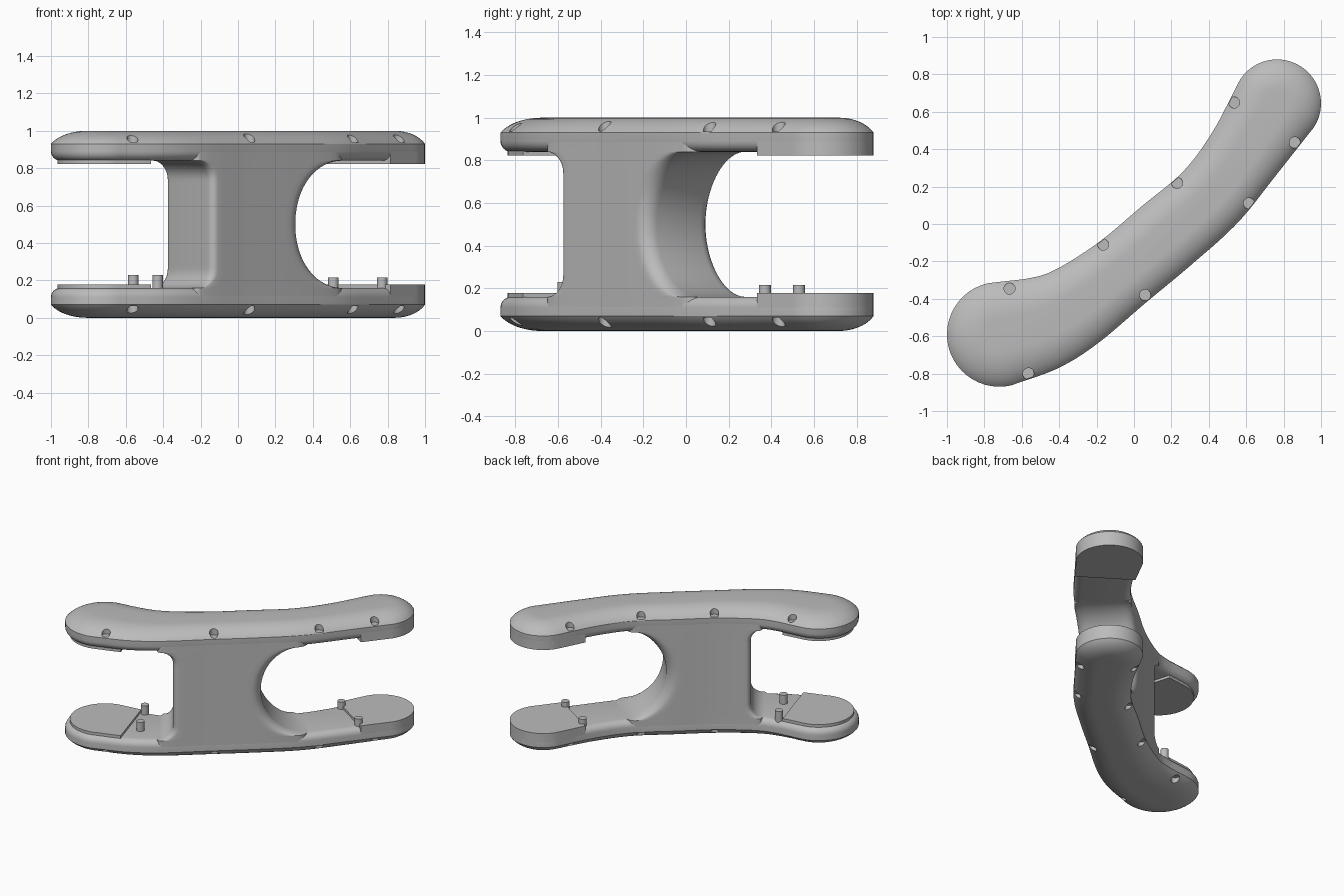
import bpy, bmesh, math
from mathutils import Vector

if "Cube" in bpy.data.objects:
    bpy.data.objects.remove(bpy.data.objects["Cube"])

grey = bpy.data.materials.new("machined_grey")
grey.use_nodes = True
grey.diffuse_color = (0.5, 0.5, 0.5, 1)
grey.node_tree.nodes["Principled BSDF"].inputs["Base Color"].default_value = (0.5, 0.5, 0.5, 1)

# Centre line of the arm in plan: x, y, half width
SPINE = [Vector(p) for p in (
    (-.72, -.59, .28), (-.50, -.535, .255), (-.315, -.445, .228), (-.07, -.265, .205),
    (.17, -.065, .205), (.405, .14, .20), (.585, .37, .205), (.765, .645, .235))]
LAST = len(SPINE) - 1


def spine(t):
    """Smooth curve through the centre line points."""
    i = min(int(t), LAST - 1)
    u = t - i
    b, c = SPINE[i], SPINE[i + 1]
    a = SPINE[i - 1] if i else 2 * b - c
    d = SPINE[i + 2] if i + 2 <= LAST else 2 * c - b
    return .5 * (2 * b + (c - a) * u + (2 * a - 5 * b + 4 * c - d) * u * u
                 + (3 * b - a - 3 * c + d) * u ** 3)


def frame(t):
    p = spine(t)
    d = spine(min(t + .01, LAST)) - spine(max(t - .01, 0))
    d = Vector((d.x, d.y)).normalized()
    return Vector((p.x, p.y)), d, Vector((-d.y, d.x)), p.z


def outline(t0, t1, steps=48, cap=24):
    """Pairs of centre point and edge offset, with round caps at the true ends."""
    ts = [t0 + (t1 - t0) * i / steps for i in range(steps + 1)]
    pairs = []
    for side, run in ((-1, ts), (1, ts[::-1])):
        for t in run:
            c, d, n, w = frame(t)
            pairs.append((c, n * w * side))
        end = run[-1]
        if end in (0, LAST):
            c, d, n, w = frame(end)
            for k in range(1, cap):
                a = math.pi * k / cap
                pairs.append((c, (n * math.cos(a) - d * math.sin(a)) * w * side))
    return pairs


def loft(name, rings):
    """Closed solid through rings of equal length."""
    bm = bmesh.new()
    loops = [[bm.verts.new(p) for p in ring] for ring in rings]
    n = len(loops[0])
    for lo, hi in zip(loops, loops[1:]):
        for i in range(n):
            j = (i + 1) % n
            bm.faces.new((lo[i], lo[j], hi[j], hi[i]))
    bm.faces.new(loops[0][::-1])
    bm.faces.new(loops[-1])
    bmesh.ops.recalc_face_normals(bm, faces=bm.faces)
    me = bpy.data.meshes.new(name)
    bm.to_mesh(me)
    bm.free()
    me.materials.append(grey)
    ob = bpy.data.objects.new(name, me)
    bpy.context.collection.objects.link(ob)
    return ob


def smooth(ob, angle=30):
    bpy.ops.object.select_all(action='DESELECT')
    ob.select_set(True)
    bpy.context.view_layer.objects.active = ob
    bpy.ops.object.shade_smooth_by_angle(angle=math.radians(angle))


def stack(name, pairs, profile, flip):
    """Solid from an outline and a profile of (width factor, inset, height)."""
    rings = []
    for f, inset, z in profile:
        z = 1 - z if flip else z
        rings.append([(*(c + o * f - o.normalized() * inset), z) for c, o in pairs])
    return loft(name, rings)


def cylinder(name, x, y, r, z0, z1, sides=20):
    angles = [math.tau * i / sides for i in range(sides)]
    return loft(name, [[(x + r * math.cos(a), y + r * math.sin(a), z) for a in angles]
                       for z in (z0, z1)])


# Plate profile: rounded inner edge, straight wall, domed outer face
ROUND = [(1, .05 * (1 - math.sin(a)), .89 - .05 * math.cos(a))
         for a in (math.pi / 2 * k / 6 for k in range(7))]
START = math.radians(25)
DOME = []
for k in range(11):
    a = START + (math.pi / 2 - START) * k / 10
    rise = (math.sin(a) - math.sin(START)) / (1 - math.sin(START))
    DOME.append((.3 + .7 * math.cos(a) / math.cos(START), 0, .93 + .07 * rise))

HOLES = [(-.665, -.345), (-.165, -.11), (.23, .22), (.535, .65),
         (.86, .435), (.615, .11), (.06, -.38), (-.565, -.80)]

for label, flip in (("upper", False), ("lower", True)):
    plate = stack(label + "_plate", outline(0, LAST), ROUND + DOME, flip)
    # Fastener pockets along the rim
    for x, y in HOLES:
        z0, z1 = (-.1, .064) if flip else (.936, 1.1)
        cutter = cylinder("pocket_cutter", x, y, .03, z0, z1)
        cutter.hide_render = True
        mod = plate.modifiers.new("pocket", 'BOOLEAN')
        mod.operation, mod.solver, mod.object = 'DIFFERENCE', 'EXACT', cutter
        bpy.context.view_layer.objects.active = plate
        bpy.ops.object.modifier_apply(modifier=mod.name)
        bpy.data.objects.remove(cutter)
    smooth(plate)
    # Seating pads on the inner faces of both ends
    smooth(stack(label + "_right_pad", outline(0, .85, 12), [(.88, 0, .822), (.88, 0, .87)], flip))
    smooth(stack(label + "_left_pad", outline(6.3, LAST, 12), [(1, 0, .822), (1, 0, .93)], flip))


# Web joining the plates: rounded block swept along the centre line
def web_ring(z, corner=6, side=16):
    dz = min(abs(z - .5), .34)
    right = 2.22 - .38 * (1 - math.sqrt(max(0, 1 - (max(dz - .24, 0) / .1) ** 2)))
    left = 4.15 + 1.0 * (1 - math.sqrt(max(0, 1 - (dz / .34) ** 2)))
    tv = []
    for end, sgn, rt, rv in ((left, 1, .25, .35), (right, -1, .13, .2)):
        for q in (0, 1):
            for k in range(corner + 1):
                a = math.pi / 2 * (q + k / corner)
                tv.append((end - sgn * rt + sgn * rt * math.sin(a),
                           sgn * ((2 * q - 1) * (1 - rv) - rv * math.cos(a))))
        # Points along the long side, so that it follows the curve
        far = right + .13 if sgn > 0 else left - .25
        t0 = tv[-1][0]
        tv += [(t0 + (far - t0) * k / side, sgn) for k in range(1, side)]
    ring = []
    for t, v in tv:
        c, d, n, w = frame(t)
        ring.append((*(c + n * w * v * .998), z))
    return ring


HEIGHTS = [.5 - .34 * math.cos(math.pi * k / 40) for k in range(41)]
smooth(loft("web", [web_ring(z) for z in [.1] + HEIGHTS + [.9]]), 50)

# Locating pegs on the lower plate
for i, (x, y, top) in enumerate(((-.56, -.335, .23), (-.43, -.575, .23),
                                 (.51, .53, .215), (.77, .37, .215))):
    smooth(cylinder(f"locating_peg_{i + 1}", x, y, .028, .14, top))
